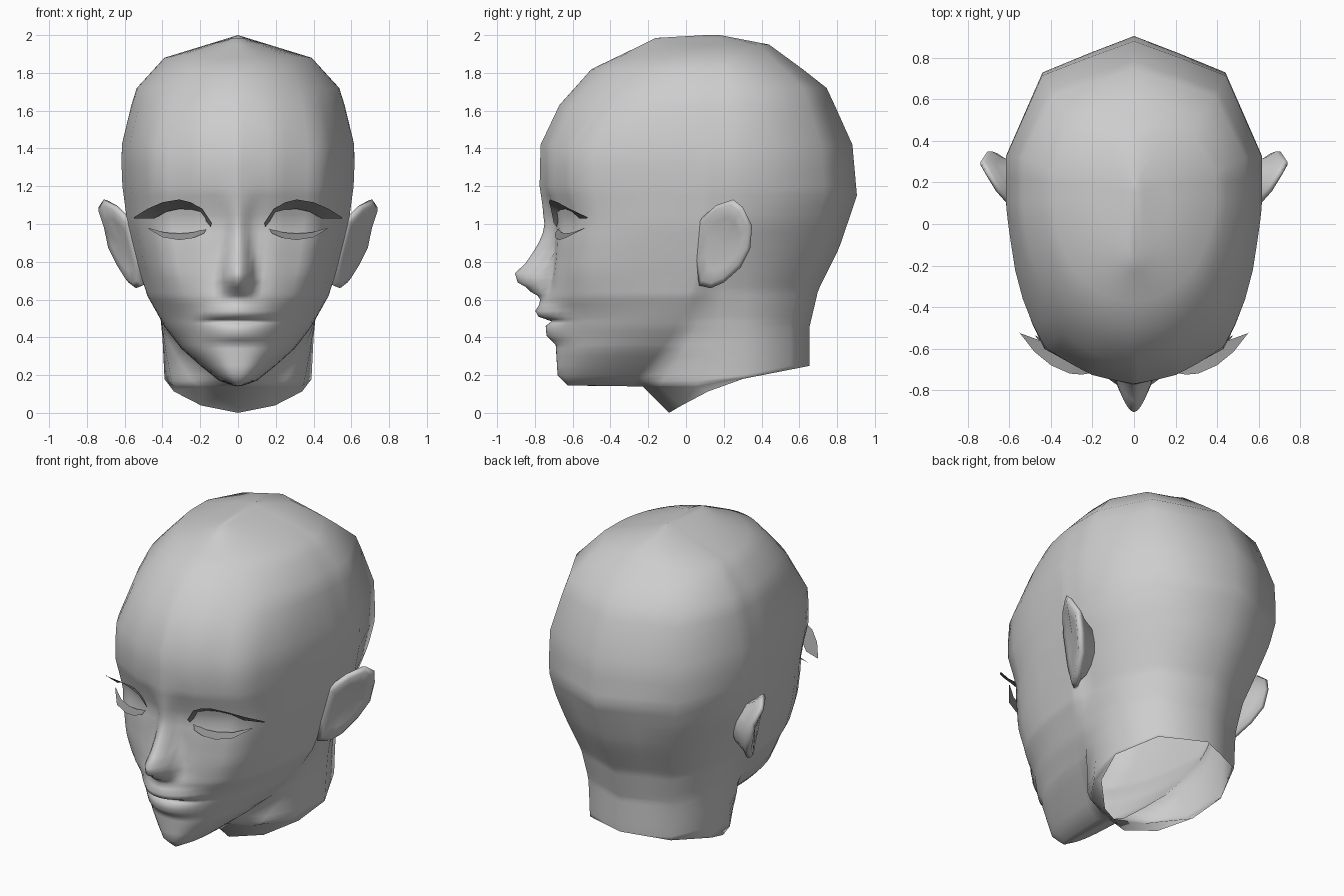
import bpy, bmesh, math

if "Cube" in bpy.data.objects:
    bpy.data.objects.remove(bpy.data.objects["Cube"])


def flat_colour(name, v):
    m = bpy.data.materials.new(name)
    m.diffuse_color = (v, v, v, 1)
    m.use_nodes = True
    m.node_tree.nodes["Principled BSDF"].inputs["Base Color"].default_value = m.diffuse_color
    return m


clay = flat_colour("clay_grey", 0.61)
lash_grey = flat_colour("lash_dark_grey", 0.27)


def curve(z, keys):
    """Piecewise linear value at z from (z, value) keys."""
    if z <= keys[0][0]:
        return keys[0][1]
    for (a, u), (b, v) in zip(keys, keys[1:]):
        if z <= b:
            return u + (v - u) * (z - a) / (b - a)
    return keys[-1][1]


def loft(name, rows, closed=False, recalc=True, mat=clay):
    """Skin rows of points into one smooth mesh."""
    bm = bmesh.new()
    grid = [[bm.verts.new(p) for p in row] for row in rows]
    for r, s in zip(grid, grid[1:]):
        n = len(r)
        for i in range(n if closed else n - 1):
            j = (i + 1) % n
            bm.faces.new((r[i], r[j], s[j], s[i]))
    bmesh.ops.remove_doubles(bm, verts=bm.verts, dist=0.0008)
    bmesh.ops.dissolve_degenerate(bm, edges=bm.edges, dist=0.0005)
    if recalc:
        bmesh.ops.recalc_face_normals(bm, faces=bm.faces)
    for f in bm.faces:
        f.smooth = True
    mesh = bpy.data.meshes.new(name)
    bm.to_mesh(mesh)
    bm.free()
    mesh.materials.append(mat)
    ob = bpy.data.objects.new(name, mesh)
    bpy.context.collection.objects.link(ob)
    return ob


# Head outline curves, all over height
FRONT = [(0, -.09), (.14, -.23), (.145, -.625), (.2, -.68), (.36, -.69), (.5, -.715),
         (.6, -.735), (.7, -.725), (.85, -.71), (1.0, -.705), (1.1, -.735), (1.2, -.775),
         (1.42, -.77), (1.63, -.67), (1.82, -.5), (1.95, -.23), (1.985, -.16), (2, .1)]
JAW_Y = [(0, -.09), (.14, -.23), (.2, -.18), (.3, -.1), (.45, 0), (.65, .06), (1, .1),
         (1.7, .1), (2, .14)]
SIDE_Y = [(0, .3), (1.2, .33), (1.73, .32), (1.95, .22), (2, .16)]
BACK = [(0, .655), (.46, .655), (.65, .70), (.87, .81), (1.15, .905), (1.43, .88),
        (1.73, .74), (1.95, .44), (2, .18)]
CROWN_W = [(1.2, .612), (1.4, .62), (1.71, .545), (1.88, .39), (2, 0)]
FACE_W = [(.14, 0), (.145, .03), (.17, .1), (.25, .2), (.34, .3), (.45, .385), (.62, .48),
          (.78, .53), (1, .585)] + CROWN_W
NAPE_W = [(0, .39), (.2, .39), (.4, .4), (.5, .41), (.65, .44), (.87, .52), (1.02, .58)] + CROWN_W
ROUND = [(.14, 2.8), (.25, 2.5), (.4, 2.2), (.55, 2.1), (.8, 2.3), (1.2, 2.5), (1.7, 1.9), (2, 2)]
NECK_CUT = [(-.09, 0), (.08, .1), (.3, .18), (.66, .25)]
# Plan shape of cheeks and brow, and how strongly it replaces the plain rounding
CHEEK = [(0, 0), (.35, .035), (.71, .17), (.86, .38), (.94, .64), (1, 1)]
BROW = [(0, 0), (.33, .055), (.71, .2), (.85, .42), (.93, .65), (1, 1)]
PLAN = [(.5, 0), (.75, 1), (1.3, 1), (1.65, .2), (2, 0)]
# Facial features: forward bulge and half width over height
NOSE = [(.61, 0), (.64, .07), (.69, .165), (.74, .185), (.79, .135), (.85, .1), (.93, .055),
        (1.03, .04), (1.1, .025), (1.2, 0)]
NOSE_W = [(.63, .1), (.7, .105), (.8, .09), (.9, .075), (1.05, .075), (1.2, .14)]
LIPS = [(.36, 0), (.41, .04), (.46, .035), (.485, .0), (.51, .065), (.54, .075), (.57, .05),
        (.64, .02), (.66, 0)]


def features(x, z):
    power = curve(z, [(.8, 1.9), (.95, 1.5)])
    dy = -curve(z, NOSE) * max(0, 1 - (x / curve(z, NOSE_W)) ** power)
    dy -= curve(z, LIPS) * max(0, 1 - (x / .23) ** 2) ** (1.4 if z < .55 else 3)
    eye = ((x - .31) / .15) ** 2 + ((z - 1.02) / .07) ** 2
    return dy + .01 * math.exp(-eye)


S = [0, .03, .06, .1, .15, .2, .26, .33, .41, .5, .6, .7, .79, .87, .93, .97, .99, .998, 1]


def head_ring(z):
    yf, yj, ys, yb = (curve(z, k) for k in (FRONT, JAW_Y, SIDE_Y, BACK))
    w, wn, n = curve(z, FACE_W), curve(z, NAPE_W), curve(z, ROUND)
    mix, up = curve(z, PLAN), curve(z, [(.9, 0), (1.2, 1)])
    half = []
    for s in S:                                       # face, from nose line to jaw
        plain = 1 - (1 - s ** n) ** (1 / n)
        plan = curve(s, CHEEK) * (1 - up) + curve(s, BROW) * up
        d = plain + (plan - plain) * mix
        half.append((w * s, yf + (yj - yf) * d + features(w * s, z)))
    for fx, fy in ((.5, .17), (.87, .53), (1, 1)):    # jaw to side of neck or skull
        half.append((w + (wn - w) * fx, yj + (ys - yj) * fy))
    for fx, fy in ((.72, .7), (.36, .855), (0, 1)):   # back of skull
        half.append((wn * fx, ys + (yb - ys) * fy))
    pts = [(x, y, max(z, curve(y, NECK_CUT)) if y > -.09 else z) for x, y in half]
    return pts + [(-x, y, z) for x, y, z in pts[-2:0:-1]]


LEVELS = [0, .14, .145, .17, .2, .25, .3, .34, .36, .385, .41, .435, .46, .475, .485, .495, .51,
          .54, .57, .6, .62, .64, .665, .69, .715, .74, .79, .85, .9, .95, 1, 1.05, 1.1, 1.15,
          1.2, 1.3, 1.42, 1.63, 1.72, 1.82, 1.88, 1.95, 1.985, 2]
loft("head", [head_ring(z) for z in LEVELS], closed=True)

# Ears: a rim loop, a shallow front face and a root running into the skull
RIM = [(.575, .07, 1.02), (.655, .16, 1.1), (.71, .25, 1.13), (.738, .30, 1.09), (.705, .35, .99),
       (.68, .34, .87), (.63, .29, .77), (.58, .2, .69), (.54, .13, .66), (.505, .07, .675),
       (.52, .05, .8)]
CENTRE = [sum(p[k] for p in RIM) / len(RIM) for k in range(3)]


def rim_copy(side, scale, dx, dy):
    out = []
    for p in RIM:
        q = [c + (v - c) * scale for v, c in zip(p, CENTRE)]
        out.append((side * (q[0] + dx), q[1] + dy, q[2]))
    return out


for side, tag in ((1, "left"), (-1, "right")):
    loft("ear_" + tag, [rim_copy(side, *a) for a in
                        ((.5, -.14, 0), (.8, -.045, .005), (.97, -.02, .004), (1, 0, 0),
                         (.88, .014, -.006), (.6, .008, -.005), (.0, 0, 0))], closed=True)

# Eyelashes: thin curved strips from the lid edge outward
UPPER_IN = [(.145, -.685, .985), (.2, -.665, 1.055), (.25, -.655, 1.075), (.31, -.64, 1.08),
            (.38, -.605, 1.065), (.44, -.565, 1.03), (.55, -.525, 1.03)]
UPPER_OUT = [(.14, -.70, 1.005), (.19, -.715, 1.08), (.25, -.725, 1.115), (.31, -.72, 1.13),
             (.4, -.68, 1.115), (.48, -.615, 1.08), (.552, -.52, 1.035)]
LOWER_IN = [(.165, -.675, .975), (.24, -.66, .955), (.31, -.64, .95), (.39, -.6, .955),
            (.475, -.535, .98)]
LOWER_OUT = [(.18, -.695, .95), (.24, -.69, .925), (.31, -.67, .915), (.4, -.63, .93),
             (.475, -.54, .975)]
for side, tag in ((1, "left"), (-1, "right")):
    for name, strips in (("upper_lash_", (UPPER_IN, UPPER_OUT)),
                         ("lower_lash_", (LOWER_OUT, LOWER_IN))):
        rows = [[(side * x, y, z) for x, y, z in row] for row in strips]
        loft(name + tag, rows if side > 0 else [r[::-1] for r in rows], recalc=False, mat=lash_grey)
